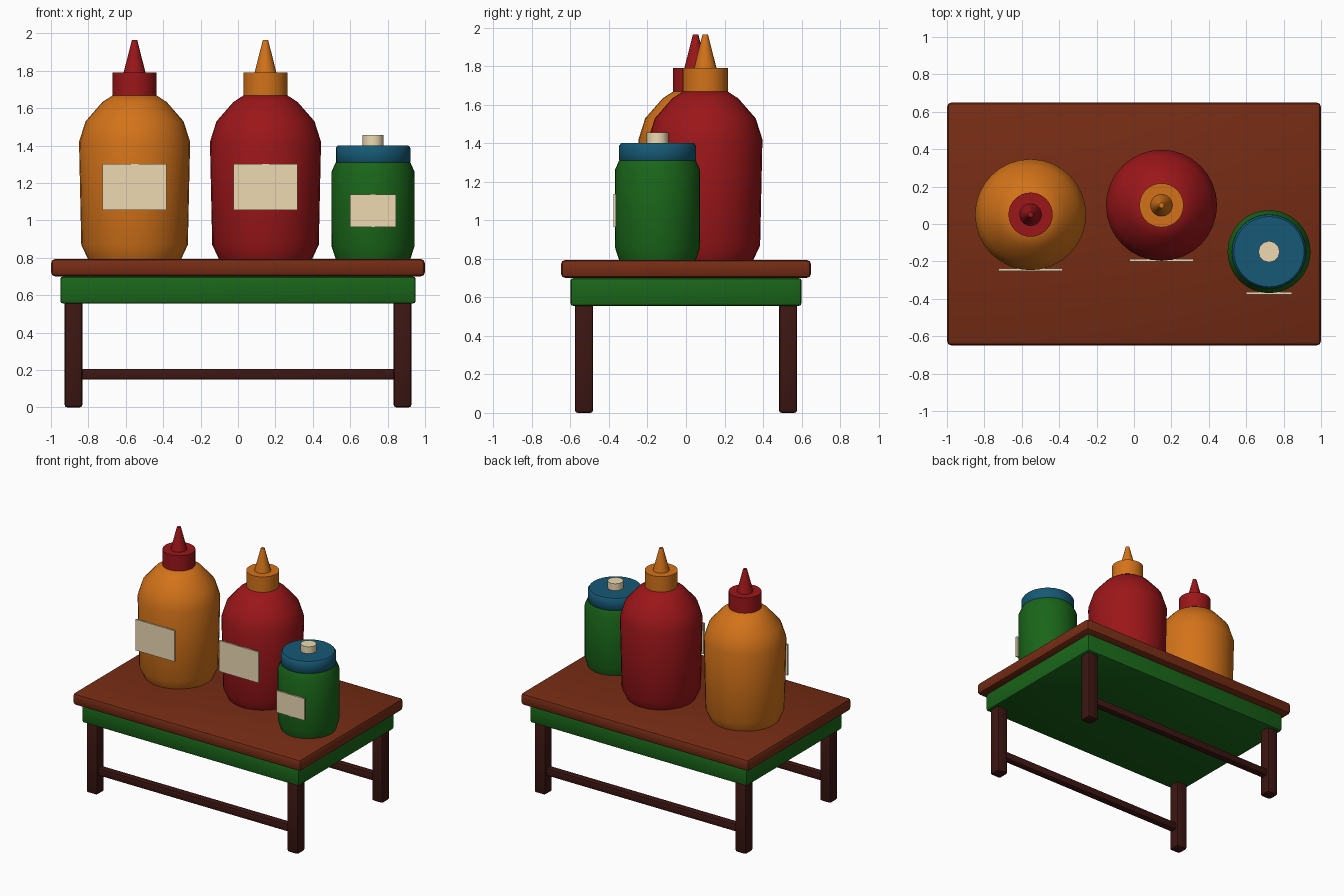
import bpy
import bmesh
import math
from mathutils import Matrix, Vector

cube = bpy.data.objects.get("Cube")
if cube:
    bpy.data.objects.remove(cube, do_unlink=True)


def material(name, rgb):
    mat = bpy.data.materials.new(name)
    mat.use_nodes = True
    colour = (*rgb, 1)
    mat.diffuse_color = colour
    shader = mat.node_tree.nodes["Principled BSDF"]
    shader.inputs["Base Color"].default_value = colour
    shader.inputs["Roughness"].default_value = 0.6
    return mat


ORANGE = material("orange", (0.65, 0.17, 0.01))
RED = material("red", (0.33, 0.008, 0.01))
GREEN = material("green", (0.01, 0.13, 0.01))
BLUE = material("blue", (0.008, 0.1, 0.18))
CREAM = material("cream", (0.85, 0.7, 0.45))
WOOD = material("wood", (0.18, 0.025, 0.007))
DARK_WOOD = material("dark_wood", (0.045, 0.008, 0.006))


def finish(bm, name, mat, location, angle=30):
    mesh = bpy.data.meshes.new(name)
    bmesh.ops.recalc_face_normals(bm, faces=bm.faces)
    bm.to_mesh(mesh)
    bm.free()
    mesh.materials.append(mat)
    obj = bpy.data.objects.new(name, mesh)
    obj.location = location
    bpy.context.collection.objects.link(obj)
    bpy.ops.object.select_all(action="DESELECT")
    obj.select_set(True)
    bpy.context.view_layer.objects.active = obj
    bpy.ops.object.shade_smooth_by_angle(angle=math.radians(angle))
    return obj


def box(name, mat, centre, size, bevel=0.0):
    bm = bmesh.new()
    bmesh.ops.create_cube(bm, size=1, matrix=Matrix.Diagonal((*size, 1)))
    if bevel:
        bmesh.ops.bevel(bm, geom=bm.edges[:], offset=bevel, segments=2,
                        profile=0.5, affect="EDGES")
    return finish(bm, name, mat, centre)


def lathe(name, mat, x, y, profile, sides=32, angle=35):
    """Revolve (radius, height) points around z and cap both ends."""
    bm = bmesh.new()
    rings = []
    for radius, z in profile:
        ring = bmesh.ops.create_circle(bm, segments=sides, radius=radius,
                                       matrix=Matrix.Translation(Vector((0, 0, z))))
        rings.append(ring["verts"])
    for low, high in zip(rings, rings[1:]):
        for i in range(sides):
            j = (i + 1) % sides
            bm.faces.new((low[i], low[j], high[j], high[i]))
    bm.faces.new(rings[0])
    bm.faces.new(rings[-1])
    return finish(bm, name, mat, (x, y, 0), angle)


TOP = 0.795

# Table
box("table_top", WOOD, (0, 0, 0.7475), (2, 1.3, 0.095), 0.025)
box("table_apron", GREEN, (0, 0, 0.628), (1.9, 1.2, 0.145), 0.015)
for y, depth in ((-0.53, "front"), (0.53, "back")):
    for x, side in ((-0.88, "right"), (0.88, "left")):
        box(f"{depth}_{side}_leg", DARK_WOOD, (x, y, 0.285), (0.095, 0.095, 0.57), 0.015)
    box(f"{depth}_stretcher", DARK_WOOD, (0, y, 0.178), (1.7, 0.055, 0.058), 0.008)


# Squeeze bottles
def bottle(name, x, y, body, cap):
    lathe(f"{name}_body", body, x, y,
          [(0.25, TOP), (0.285, 0.87), (0.297, 1.42), (0.262, 1.53),
           (0.172, 1.633), (0.115, 1.67)])
    lathe(f"{name}_cap", cap, x, y, [(0.118, 1.665), (0.118, 1.79)])
    lathe(f"{name}_nozzle", cap, x, y, [(0.06, 1.785), (0.014, 1.965)], 24)
    box(f"{name}_label", CREAM, (x, y - 0.294, 1.178), (0.342, 0.013, 0.245))


bottle("orange_bottle", -0.553, 0.05, ORANGE, RED)
bottle("red_bottle", 0.147, 0.1, RED, ORANGE)

# Jar
JAR = (0.722, -0.148)
lathe("jar_body", GREEN, *JAR,
      [(0.2, TOP), (0.221, 0.86), (0.222, 1.26), (0.2, 1.31)])
lathe("jar_lid", BLUE, *JAR,
      [(0.19, 1.303), (0.199, 1.313), (0.199, 1.388), (0.188, 1.402)], angle=50)
lathe("jar_knob", CREAM, *JAR, [(0.057, 1.4), (0.057, 1.456)], 12)
box("jar_label", CREAM, (JAR[0], JAR[1] - 0.222, 1.052), (0.245, 0.013, 0.172))
